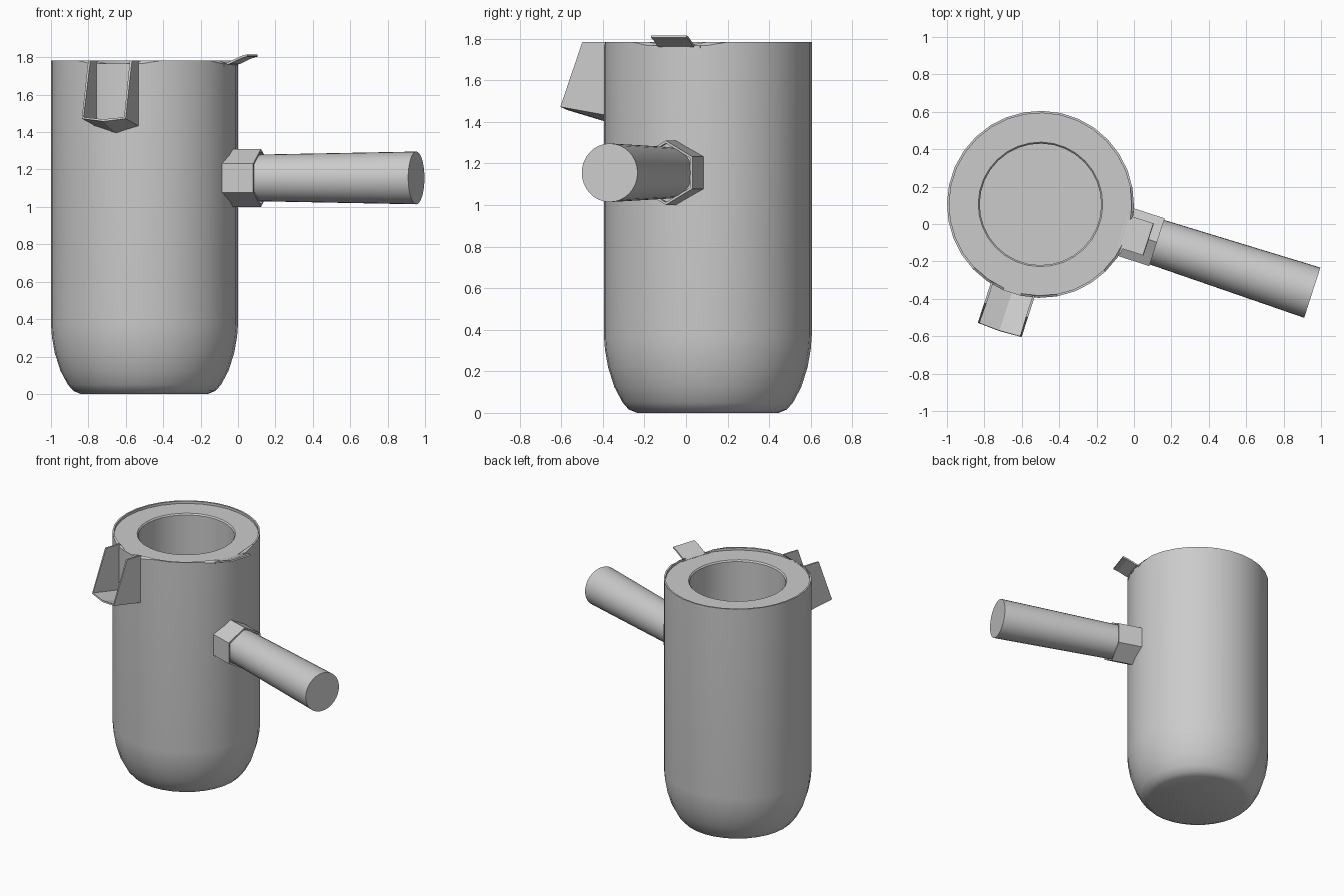
import bpy, bmesh
from math import sin, cos, pi, radians
from mathutils import Matrix

if "Cube" in bpy.data.objects:
    bpy.data.objects.remove(bpy.data.objects["Cube"])

CENTER = (-0.5, 0.105, 0)      # mug axis
HANDLE, SPOUT = radians(-18), radians(252)
RIM, LEDGE = 1.783, 1.765


def finish(name, bm, smooth=True):
    bmesh.ops.recalc_face_normals(bm, faces=bm.faces)
    mesh = bpy.data.meshes.new(name)
    bm.to_mesh(mesh)
    bm.free()
    ob = bpy.data.objects.new(name, mesh)
    bpy.context.collection.objects.link(ob)
    if smooth:
        bpy.ops.object.select_all(action='DESELECT')
        ob.select_set(True)
        bpy.context.view_layer.objects.active = ob
        bpy.ops.object.shade_smooth_by_angle(angle=radians(35))
    return ob


def lathe(profile, n, phase=0.0):
    """Revolve (radius, height) points around z and cap both ends."""
    bm = bmesh.new()
    rings = [[bm.verts.new((r * cos(phase + 2 * pi * i / n), r * sin(phase + 2 * pi * i / n), z))
              for i in range(n)] for r, z in profile]
    for a, b in zip(rings, rings[1:]):
        for i in range(n):
            j = (i + 1) % n
            bm.faces.new((a[i], a[j], b[j], b[i]))
    bm.faces.new(rings[0])
    bm.faces.new(rings[-1])
    return bm


def radial(angle):
    """Local x points out from the mug axis at the given angle."""
    return Matrix.Translation(CENTER) @ Matrix.Rotation(angle, 4, 'Z')


def sheet(name, verts, faces, angle, thickness):
    bm = bmesh.new()
    vs = [bm.verts.new(v) for v in verts]
    for f in faces:
        bm.faces.new([vs[i] for i in f])
    bm.transform(radial(angle))
    ob = finish(name, bm, False)
    mod = ob.modifiers.new("thickness", 'SOLIDIFY')
    mod.thickness = thickness
    return ob


# Body: rounded base, thin raised lip, sunken ledge and deep bore
body = [(0.34, 0), (0.38, 0.016), (0.41, 0.05), (0.45, 0.125), (0.48, 0.22), (0.495, 0.305),
        (0.5, 0.37), (0.5, RIM), (0.488, RIM), (0.488, LEDGE),
        (0.333, LEDGE), (0.325, LEDGE - 0.01), (0.325, 0.1)]
bm = lathe(body, 32, SPOUT + pi / 32)
# Notches in the lip at the spout and the thumb tab
for v in bm.verts:
    if v.co.z > RIM - 0.001:
        for a in (HANDLE, SPOUT):
            if v.co.x * cos(a) + v.co.y * sin(a) > 0.475:
                v.co.z = LEDGE + 0.001
bm.transform(Matrix.Translation(CENTER))
finish("mug_body", bm)

# Spout: two side walls with a folded floor, open at the front
h = 0.123
verts = []
for t in (-h, h):
    verts += [(0.475, t, RIM), (0.595, t, RIM), (0.706, t, 1.472), (0.475, t, 1.432)]
verts += [(0.712, 0, 1.457), (0.485, 0, 1.392)]
sheet("spout", verts, [(0, 1, 2, 3), (7, 6, 5, 4), (3, 2, 8, 9), (9, 8, 6, 7)], SPOUT, 0.012)

# Thumb tab: wide foot and an upturned flap
sheet("tab_foot", [(x, y, 1.768) for x, y in ((0.465, -0.12), (0.488, -0.12), (0.502, 0),
                                             (0.488, 0.12), (0.465, 0.12))],
      [(0, 1, 2, 3, 4)], HANDLE, 0.014)
path = [(0.46, 1.765), (0.505, 1.776), (0.57, 1.806), (0.605, 1.816)]
sheet("thumb_tab", [(x, s * 0.09, z) for x, z in path for s in (-1, 1)],
      [(2 * i, 2 * i + 2, 2 * i + 3, 2 * i + 1) for i in range(3)], HANDLE, 0.012)

# Handle socket (hexagonal, recessed end) and tapered round grip
axis = radial(HANDLE) @ Matrix.Translation((0, 0, 1.155)) @ Matrix.Rotation(pi / 2, 4, 'Y')
bm = lathe([(0.155, 0.45), (0.155, 0.655), (0.142, 0.655), (0.142, 0.63)], 6)
bm.transform(axis)
finish("handle_socket", bm, False)
bm = lathe([(0.124, 0.6), (0.141, 1.528)], 32)
bm.transform(axis)
finish("handle_grip", bm)
